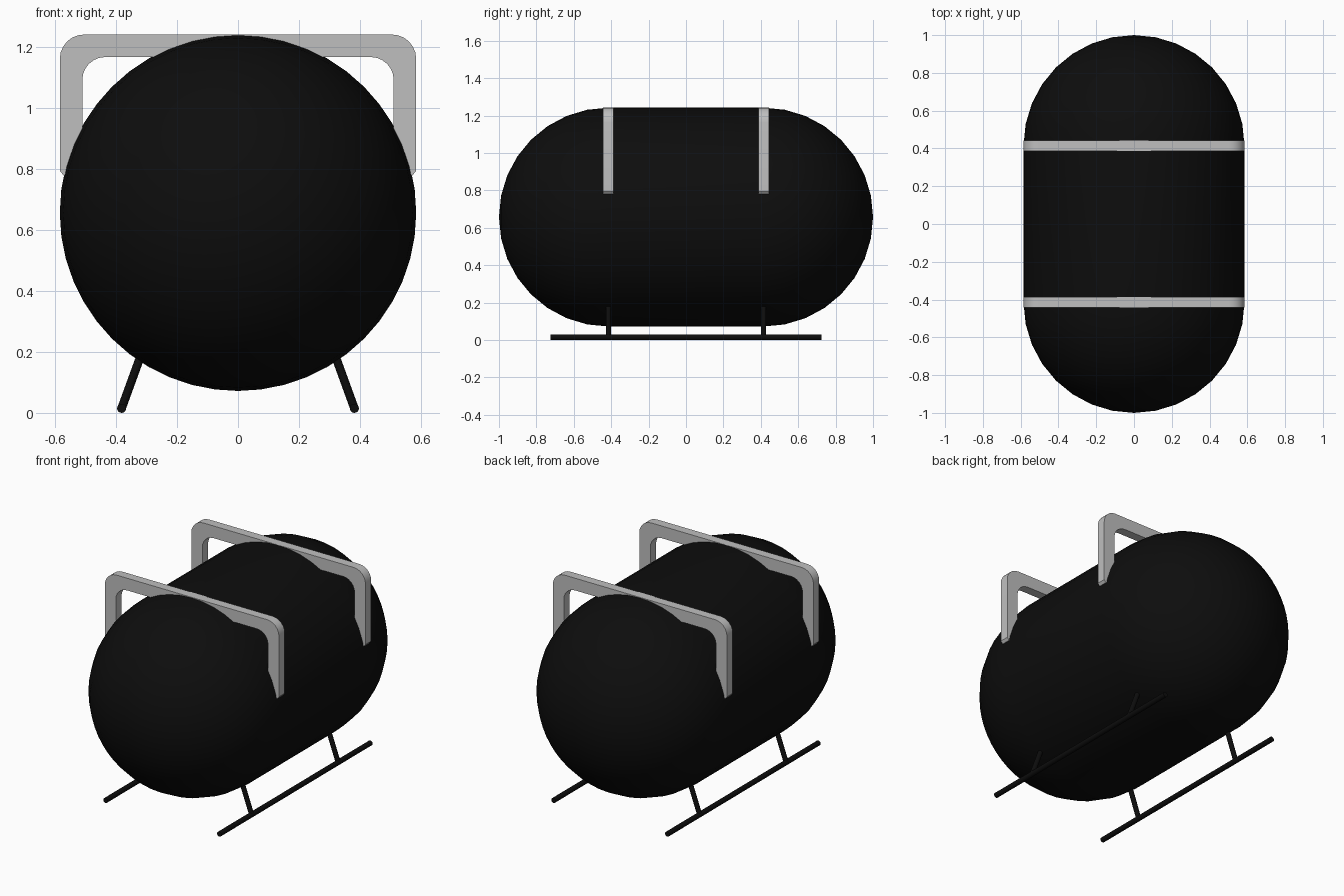
import bpy, bmesh, math
from mathutils import Vector

if "Cube" in bpy.data.objects:
    bpy.data.objects.remove(bpy.data.objects["Cube"])

R, ZC, HALF = 0.585, 0.657, 0.415   # tank radius, centre height, half straight length


def material(name, rgb):
    m = bpy.data.materials.new(name)
    m.diffuse_color = (*rgb, 1)
    m.use_nodes = True
    m.node_tree.nodes["Principled BSDF"].inputs["Base Color"].default_value = m.diffuse_color
    return m


BLACK = material("black", (0.004, 0.004, 0.004))
GREY = material("light grey", (0.52, 0.52, 0.52))


def finish(name, bm, mat, angle):
    bmesh.ops.recalc_face_normals(bm, faces=bm.faces)
    me = bpy.data.meshes.new(name)
    bm.to_mesh(me)
    bm.free()
    me.materials.append(mat)
    ob = bpy.data.objects.new(name, me)
    bpy.context.collection.objects.link(ob)
    bpy.ops.object.select_all(action='DESELECT')
    ob.select_set(True)
    bpy.context.view_layer.objects.active = ob
    bpy.ops.object.shade_smooth_by_angle(angle=math.radians(angle))
    return ob


# Tank: half-capsule profiles spun around the y axis
bm = bmesh.new()
RINGS = 8
arc = [math.radians(90 * i / RINGS) for i in range(RINGS + 1)]
profile = [(R * math.sin(a), HALF + R * math.cos(a)) for a in arc]
profile += [(r, -y) for r, y in reversed(profile)]
verts = [bm.verts.new((r, y, ZC)) for r, y in profile]
edges = [bm.edges.new(p) for p in zip(verts, verts[1:])]
bmesh.ops.spin(bm, geom=verts + edges, cent=(0, 0, ZC), axis=(0, 1, 0),
               angle=math.tau, steps=48)
bmesh.ops.remove_doubles(bm, verts=bm.verts, dist=1e-4)
finish("tank", bm, BLACK, 40)


# Lifting frames: rounded upside-down U, extruded along y
def corner(cx, cz, r, n=6):
    return [(cx + r * math.cos(t), cz + r * math.sin(t))
            for t in (math.pi / 2 * i / n for i in range(n + 1))]


def frame(name, y):
    bottom, top, w, t = 0.78, 1.242, R, 0.074
    outer = [(w - 0.012, bottom), (w, bottom + 0.015)] + corner(w - 0.08, top - 0.08, 0.08)
    inner = [(w - t, bottom)] + corner(w - t - 0.075, top - t - 0.075, 0.075)
    mirror = lambda pts: [(-x, z) for x, z in reversed(pts)]
    outline = outer + mirror(outer) + [(-x, z) for x, z in inner] + inner[::-1]
    bm = bmesh.new()
    face = bm.faces.new([bm.verts.new((x, y - 0.0275, z)) for x, z in outline])
    side = bmesh.ops.extrude_face_region(bm, geom=[face])["geom"]
    bmesh.ops.translate(bm, vec=(0, 0.055, 0),
                        verts=[v for v in side if isinstance(v, bmesh.types.BMVert)])
    finish(name, bm, GREY, 30)


frame("front_frame", -HALF)
frame("back_frame", HALF)


# Round bars between two points
def bar(name, a, b, r, sides=16):
    a, b = Vector(a), Vector(b)
    bm = bmesh.new()
    bmesh.ops.create_cone(bm, cap_ends=True, segments=sides, radius1=r, radius2=r,
                          depth=(b - a).length)
    bm.transform((b - a).to_track_quat('Z', 'Y').to_matrix().to_4x4())
    bmesh.ops.translate(bm, vec=(a + b) / 2, verts=bm.verts)
    finish(name, bm, BLACK, 40)


# Landing skids with splayed struts
for s, side in ((-1, "left"), (1, "right")):
    bar(side + "_skid", (s * 0.382, -0.725, 0.015), (s * 0.382, 0.725, 0.015), 0.015)
    for y, end in ((-HALF, "front"), (HALF, "back")):
        bar(f"{end}_{side}_strut", (s * 0.382, y, 0.015), (s * 0.31, y, 0.213), 0.014)
